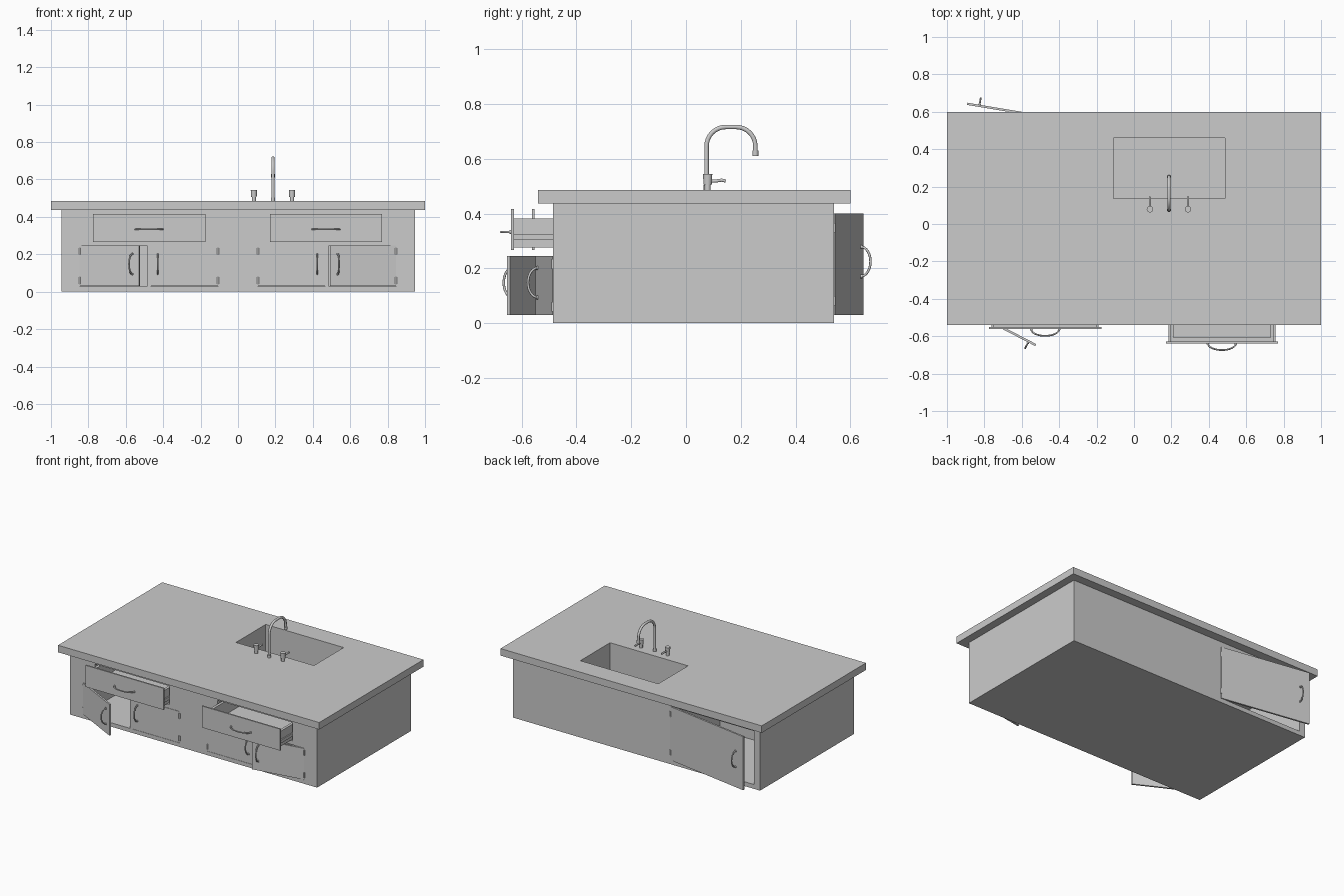
import bpy, bmesh, math
from mathutils import Matrix, Vector

if "Cube" in bpy.data.objects:
    bpy.data.objects.remove(bpy.data.objects["Cube"])

I = Matrix.Identity(4)


def add_mesh(name, bm, mat=I, smooth=False):
    bm.transform(mat)
    me = bpy.data.meshes.new(name)
    bm.to_mesh(me)
    bm.free()
    for p in me.polygons:
        p.use_smooth = smooth and len(p.vertices) == 4
    ob = bpy.data.objects.new(name, me)
    bpy.context.collection.objects.link(ob)
    return ob


def box(name, lo, hi, mat=I):
    lo, hi = Vector(lo), Vector(hi)
    bm = bmesh.new()
    bmesh.ops.create_cube(bm, size=1, matrix=Matrix.Translation((lo + hi) / 2)
                          @ Matrix.Diagonal((*(hi - lo), 1)))
    return add_mesh(name, bm, mat)


def cyl(name, base, h, r0, r1=None, mat=I):
    bm = bmesh.new()
    bmesh.ops.create_cone(bm, cap_ends=True, segments=20, radius1=r0,
                          radius2=r0 if r1 is None else r1, depth=h,
                          matrix=Matrix.Translation(Vector(base) + Vector((0, 0, h / 2))))
    return add_mesh(name, bm, mat, True)


def tube(name, pts, r, mat=I):
    cu = bpy.data.curves.new(name, 'CURVE')
    cu.dimensions = '3D'
    cu.bevel_depth = r
    cu.bevel_resolution = 3
    cu.use_fill_caps = True
    sp = cu.splines.new('POLY')
    sp.points.add(len(pts) - 1)
    for p, co in zip(sp.points, pts):
        p.co = (*(mat @ Vector(co)), 1)
    sp.use_smooth = True
    ob = bpy.data.objects.new(name, cu)
    bpy.context.collection.objects.link(ob)
    return ob


def cut(ob, boxes):
    for lo, hi in boxes:
        c = box("cutter", lo, hi)
        c.hide_render = True
        m = ob.modifiers.new("cut", 'BOOLEAN')
        m.operation, m.solver, m.object = 'DIFFERENCE', 'EXACT', c
        bpy.context.view_layer.objects.active = ob
        bpy.ops.object.modifier_apply(modifier=m.name)
        bpy.data.objects.remove(c)


def handle(name, centre, axis, half, mat):
    # bowed pull standing off a face that looks toward local -y
    c, a = Vector(centre), Vector(axis)
    pts = []
    for i in range(17):
        t = math.pi * i / 16
        pts.append(c + a * (-half * math.cos(t)) + Vector((0, -0.036 * math.sin(t), 0)))
    tube(name, pts, 0.0045, mat)
    for s in (-1, 1):
        foot = mat @ Matrix.Translation(c + a * s * half) @ Matrix.Rotation(math.pi / 2, 4, 'X')
        cyl(name + "_foot", (0, 0, -0.002), 0.008, 0.007, mat=foot)


def door(name, hinge, w, z0, z1, side, angle, inset, spin=0):
    # side = +1: hinged on its left, -1: hinged on its right
    m = (Matrix.Translation((*hinge, 0)) @ Matrix.Rotation(spin, 4, 'Z')
         @ Matrix.Rotation(-side * math.radians(angle), 4, 'Z'))
    xs = sorted((0, side * w))
    box(name, (xs[0], -0.003, z0), (xs[1], 0.009, z1), m)
    handle(name + "_handle", (side * (w - inset), -0.003, (z0 + z1) / 2 + 0.01),
           (0, 0, 1), 0.054, m)
    for f in (0.14, 0.86):
        cyl(name + "_hinge", (0, 0, z0 + f * (z1 - z0) - 0.018), 0.036, 0.006, mat=m)


F, B = -0.485, 0.54          # front and back faces of the cabinet
basin = ((-0.11, 0.135, 0.28), (0.487, 0.46, 0.6))

# cabinet carcass with cupboard, drawer and basin recesses
body = box("cabinet_body", (-0.945, F, 0), (0.945, B, 0.44))
recess = [basin, ((-0.9, 0.0, 0.03), (-0.26, 0.6, 0.40))]
for s in (-1, 1):
    for a, b in ((0.107, 0.465), (0.487, 0.845)):
        lo, hi = sorted((s * a, s * b))
        recess.append(((lo, -0.6, 0.027), (hi, -0.05, 0.246)))
    lo, hi = sorted((s * 0.183, s * 0.757))
    recess.append(((lo, -0.6, 0.273), (hi, -0.05, 0.40)))
cut(body, recess)

# worktop with basin opening
top = box("worktop", (-1, -0.54, 0.4375), (1, 0.6, 0.486))
cut(top, [basin])

# doors
door("front_door_1", (-0.845, F), 0.358, 0.03, 0.246, 1, 27.4, 0.042)
door("front_door_2", (-0.107, F), 0.358, 0.03, 0.246, -1, 0, 0.036)
door("front_door_3", (0.107, F), 0.358, 0.03, 0.246, 1, 0, 0.042)
door("front_door_4", (0.845, F), 0.358, 0.03, 0.246, -1, 9.7, 0.042)
door("back_door", (-0.26, B), 0.64, 0.03, 0.40, 1, 9.5, 0.066, math.pi)


# drawers: face panel, open box, side runners, pull
def drawer(name, x, y):
    m = Matrix.Translation((x, y, 0))
    box(name + "_face", (-0.3, 0, 0.267), (0.3, 0.01, 0.416), m)
    b = box(name + "_box", (-0.278, 0.01, 0.277), (0.278, 0.42, 0.382), m)
    cut(b, [((x - 0.26, y + 0.03, 0.29), (x + 0.26, y + 0.40, 0.5))])
    for s in (-1, 1):
        lo, hi = sorted((s * 0.278, s * 0.286))
        box(name + "_runner", (lo, 0.01, 0.303), (hi, 0.42, 0.325), m)
    handle(name + "_handle", (0, 0, 0.333), (1, 0, 0), 0.075, m)


drawer("left_drawer", -0.475, -0.562)
drawer("right_drawer", 0.47, -0.638)

# swan-neck spout
X, Y, R, T = 0.187, 0.075, 0.07, 0.716
path = [(X, Y, 0.48), (X, Y, T - R)]
for c, t0 in ((Y + R, math.pi), (0.253 - R, math.pi / 2)):
    for i in range(9):
        t = t0 - i * math.pi / 16
        path.append((X, c + R * math.cos(t), T - R + R * math.sin(t)))
path.append((X, 0.253, 0.615))
tube("spout", path, 0.0085)
cyl("spout_tip", (X, 0.253, 0.61), 0.02, 0.011)
cyl("spout_base", (X, Y, 0.484), 0.02, 0.011)

# taps with levers
for s in (-1, 1):
    tx, ty = X + s * 0.102, 0.079
    cyl("tap_stem", (tx, ty, 0.484), 0.024, 0.011)
    cyl("tap_knob", (tx, ty, 0.506), 0.038, 0.015, 0.017)
    tube("tap_lever", [(tx, ty, 0.518), (tx, ty + 0.03, 0.519),
                       (tx, ty + 0.05, 0.522), (tx, ty + 0.066, 0.519)], 0.006)
